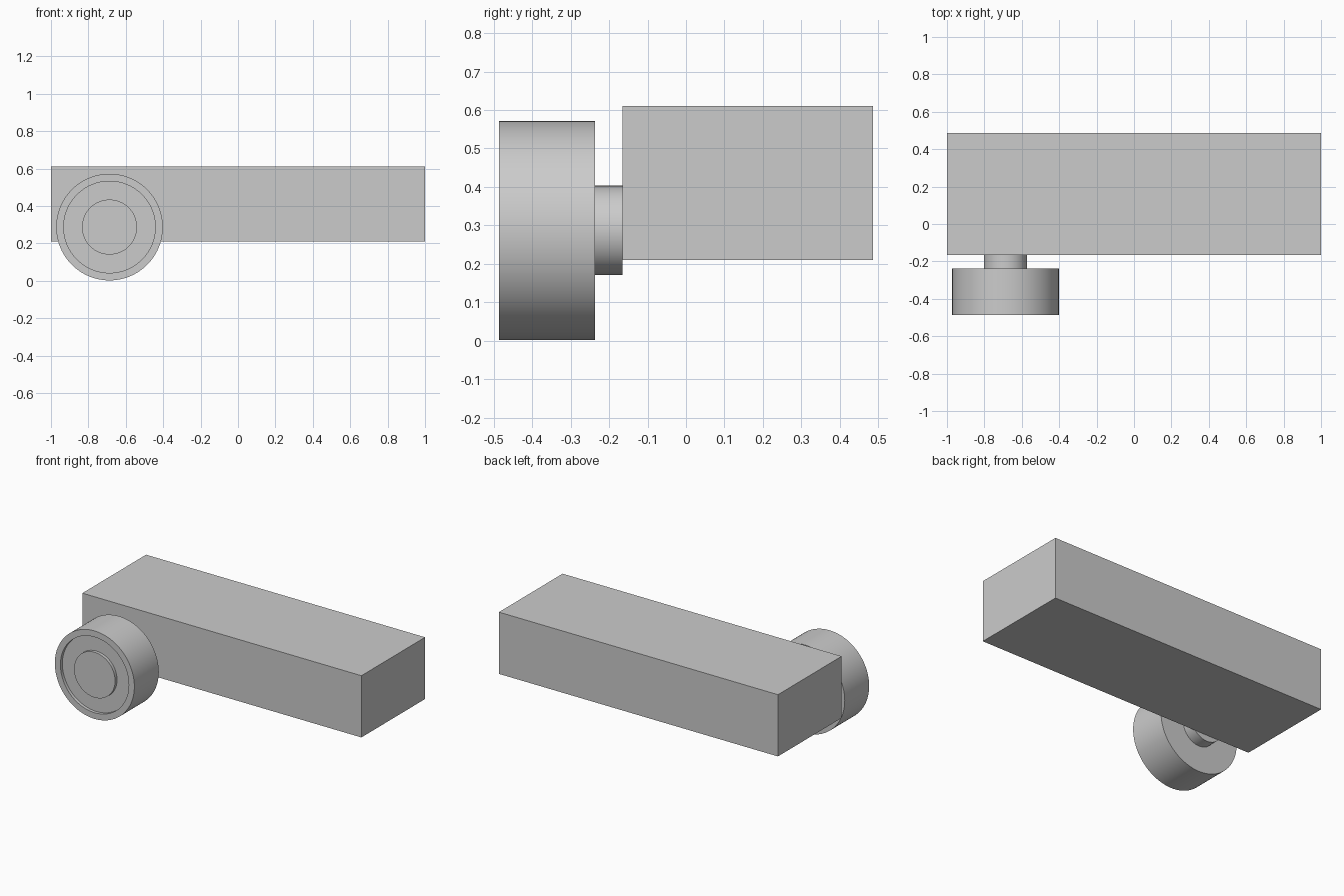
import bpy, bmesh, math
from mathutils import Matrix

cube = bpy.data.objects.get("Cube")
if cube:
    bpy.data.objects.remove(cube, do_unlink=True)

# Single plain grey
grey = bpy.data.materials.new("grey")
grey.use_nodes = True
colour = (0.6, 0.6, 0.6, 1)
grey.diffuse_color = colour
grey.node_tree.nodes["Principled BSDF"].inputs["Base Color"].default_value = colour

AXIS_X, AXIS_Z = -0.687, 0.287


def finish(name, bm, smooth=False):
    bmesh.ops.recalc_face_normals(bm, faces=bm.faces)
    mesh = bpy.data.meshes.new(name)
    bm.to_mesh(mesh)
    bm.free()
    mesh.materials.append(grey)
    obj = bpy.data.objects.new(name, mesh)
    bpy.context.collection.objects.link(obj)
    if smooth:
        bpy.ops.object.select_all(action="DESELECT")
        obj.select_set(True)
        bpy.context.view_layer.objects.active = obj
        bpy.ops.object.shade_smooth_by_angle(angle=math.radians(30))
    return obj


def lathe(name, profile, sides=96):
    """Spin a (radius, y) profile about the wheel axis."""
    bm = bmesh.new()
    verts = [bm.verts.new((r, y, 0)) for r, y in profile]
    edges = [bm.edges.new(pair) for pair in zip(verts, verts[1:])]
    bmesh.ops.spin(bm, geom=verts + edges, cent=(0, 0, 0), axis=(0, 1, 0),
                   angle=math.tau, steps=sides)
    bmesh.ops.remove_doubles(bm, verts=bm.verts, dist=0.0001)
    bmesh.ops.translate(bm, verts=bm.verts, vec=(AXIS_X, 0, AXIS_Z))
    return finish(name, bm, smooth=True)


# Long rectangular body
bm = bmesh.new()
bmesh.ops.create_cube(bm, size=1, matrix=Matrix.Translation((0, 0.161, 0.41))
                      @ Matrix.Diagonal((2, 0.652, 0.4, 1)))
finish("body", bm)

# Wheel with a shallow ring groove around a flush hub
FRONT, FLOOR, BACK = -0.487, -0.467, -0.237
lathe("wheel", [(0, FRONT), (0.147, FRONT), (0.147, FLOOR), (0.245, FLOOR),
                (0.245, FRONT), (0.285, FRONT), (0.285, BACK), (0, BACK)])

# Short axle joining wheel and body
lathe("axle", [(0, BACK), (0.116, BACK), (0.116, -0.165), (0, -0.165)])
